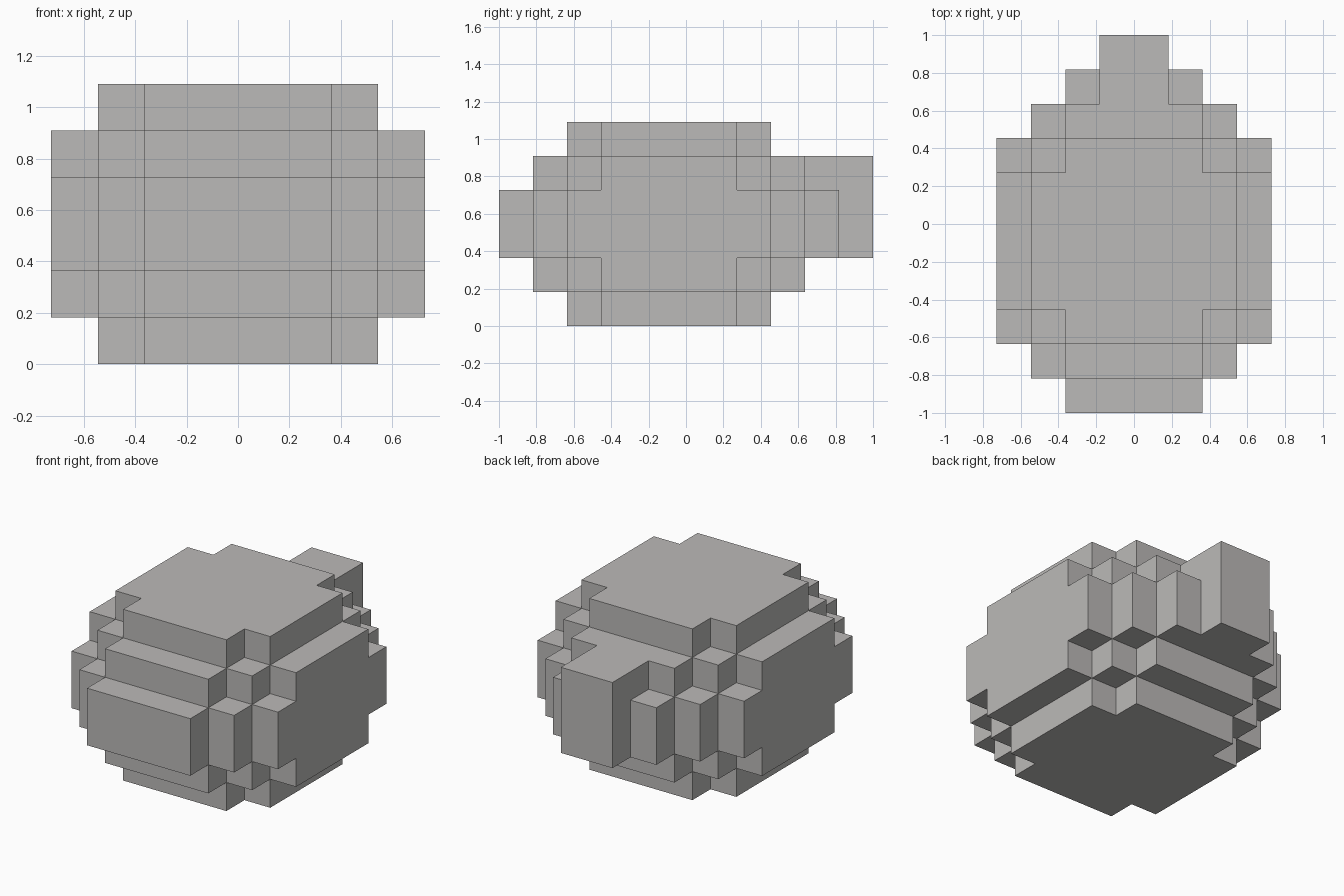
import bpy, bmesh
from itertools import product
from mathutils import Vector

cube = bpy.data.objects.get("Cube")
if cube:
    bpy.data.objects.remove(cube, do_unlink=True)

U = 2 / 11  # block size; the model is eleven blocks long


def steps_out(i, low, high):
    """How many blocks index i lies outside the core range low..high-1."""
    return max(low - i, i - high + 1, 0)


def in_body(x, y, z):
    # Stepped, rounded block: the three outward steps share a limit of three
    dx, dy, dz = steps_out(x, -2, 2), steps_out(y, 3, 7), steps_out(z, 2, 4)
    return dx <= 2 and dz <= 2 and dx + dy + dz <= 3


def in_fin(x, y, z):
    return -1 <= x < 1 and 9 <= y < 11 and 2 <= z < 5


grid = list(product(range(-4, 4), range(11), range(6)))
body_cells = {c for c in grid if in_body(*c)}
fin_cells = {c for c in grid if in_fin(*c)} - body_cells
solid = body_cells | fin_cells


def build_shell(name, cells, material):
    """Make one object from the exposed sides of its blocks."""
    bm = bmesh.new()
    for cell in cells:
        centre = Vector(cell) + Vector((0.5, 0.5, 0.5))
        for axis, sign in product(range(3), (-1, 1)):
            n = Vector((0, 0, 0))
            n[axis] = sign
            if tuple(int(v) for v in Vector(cell) + n) in solid:
                continue
            a = Vector((0, 0, 0))
            a[(axis + 1) % 3] = 0.5
            b = n.cross(a)
            corners = [centre + n / 2 + d for d in (-a - b, a - b, a + b, b - a)]
            bm.faces.new([bm.verts.new((p - Vector((0, 5.5, 0))) * U) for p in corners])
    # Weld the blocks and merge flat regions into clean faces
    bmesh.ops.remove_doubles(bm, verts=bm.verts[:], dist=0.001)
    bmesh.ops.dissolve_limit(bm, angle_limit=0.01, verts=bm.verts[:], edges=bm.edges[:])
    mesh = bpy.data.meshes.new(name)
    bm.to_mesh(mesh)
    bm.free()
    mesh.materials.append(material)
    obj = bpy.data.objects.new(name, mesh)
    bpy.context.scene.collection.objects.link(obj)
    return obj


# Plain grey material
grey = bpy.data.materials.new("light_grey")
grey.use_nodes = True
colour = (0.5, 0.49, 0.48, 1)
grey.diffuse_color = colour
grey.node_tree.nodes["Principled BSDF"].inputs["Base Color"].default_value = colour

build_shell("stepped_body", body_cells, grey)
build_shell("back_fin", fin_cells, grey)
